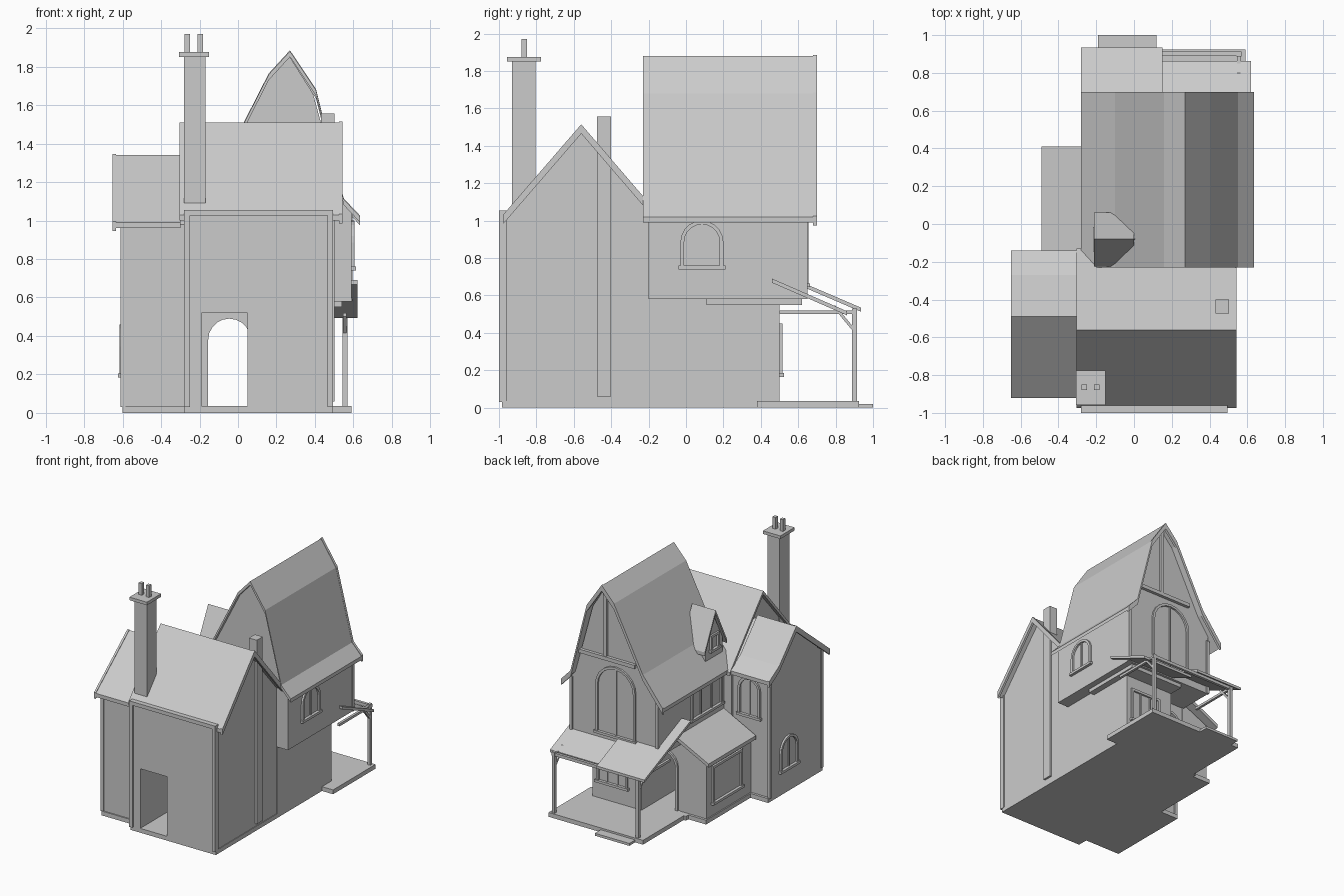
import bpy, math

if "Cube" in bpy.data.objects:
    bpy.data.objects.remove(bpy.data.objects["Cube"])

def mesh(name, verts, faces):
    import bmesh
    me = bpy.data.meshes.new(name)
    me.from_pydata(verts, [], faces)
    bm = bmesh.new()
    bm.from_mesh(me)
    bmesh.ops.recalc_face_normals(bm, faces=bm.faces)
    bm.to_mesh(me)
    bm.free()
    ob = bpy.data.objects.new(name, me)
    bpy.context.collection.objects.link(ob)
    return ob

def put(p, axis, a):
    return (a, p[0], p[1]) if axis == 'x' else (p[0], a, p[1])

def prism(name, pts, axis, a0, a1):
    """Extrude a (horizontal, z) outline along x or y."""
    n = len(pts)
    v = [put(p, axis, a) for a in (a0, a1) for p in pts]
    f = [list(range(n)), list(range(n, 2 * n))]
    f += [[i, (i + 1) % n, n + (i + 1) % n, n + i] for i in range(n)]
    return mesh(name, v, f)

def strip(name, A, B, axis, a0, a1):
    """Solid band between two matching open outlines."""
    n = len(A)
    v = [put(p, axis, a) for a in (a0, a1) for p in A + B]
    f = []
    for i in range(n - 1):
        f += [[i, i + 1, n + i + 1, n + i],
              [2*n + i, 2*n + i + 1, 3*n + i + 1, 3*n + i],
              [i, i + 1, 2*n + i + 1, 2*n + i],
              [n + i, n + i + 1, 3*n + i + 1, 3*n + i]]
    f += [[0, n, 3*n, 2*n], [n - 1, 2*n - 1, 4*n - 1, 3*n - 1]]
    return mesh(name, v, f)

def box(name, x0, x1, y0, y1, z0, z1):
    return prism(name, [(x0, z0), (x1, z0), (x1, z1), (x0, z1)], 'y', y0, y1)

def roof(name, pts, axis, a0, a1, t=.03, barge=()):
    strip(name, pts, [(p, z - t) for p, z in pts], axis, a0, a1)
    for b0, b1 in barge:
        strip(name + "_bargeboard", [(p, z + .005) for p, z in pts],
              [(p, z - t - .015) for p, z in pts], axis, b0, b1)

def outline(c, w, z0, z1, arched):
    h = w / 2
    if not arched:
        return [(c - h, z0), (c - h, z1), (c + h, z1), (c + h, z0)]
    zs = z1 - h
    arc = [(c - h * math.cos(math.pi * i / 10), zs + h * math.sin(math.pi * i / 10)) for i in range(11)]
    return [(c - h, z0)] + arc + [(c + h, z0)]

def window(name, axis, wall, out, c, w, z0, z1, arched=False, mullions=1):
    """Frame, sill and bars set against a wall; out is +1 or -1."""
    a, b = wall - .01 * out, wall + .015 * out
    t = .02
    strip(name + "_frame", outline(c, w, z0, z1, arched),
          outline(c, w - 2 * t, z0, z1 - t, arched), axis, a, b)
    rect = lambda l, r, lo, hi: [(l, lo), (r, lo), (r, hi), (l, hi)]
    prism(name + "_sill", rect(c - w/2 - .01, c + w/2 + .01, z0 - .005, z0 + .015), axis, a, b + .008 * out)
    for i in range(mullions):
        m = c - w/2 + w * (i + 1) / (mullions + 1)
        prism(name + "_bar", rect(m - .006, m + .006, z0, z1 - .01), axis, a, b - .007 * out)

# Foundation slabs and porch floor
box("main_base", -.28, .49, -.985, .4, 0, .035)
box("wing_base", -.6, -.25, -.9, -.2, 0, .035)
box("annex_base", -.44, -.2, -.25, .37, 0, .035)
box("porch_floor", -.26, .59, .38, .925, 0, .035)
box("porch_step", -.19, .12, .9, 1.0, 0, .02)

# Main house around the front passage
prism("main_upper_gable", [(-.985, .52), (-.2, .52), (-.2, 1.06), (-.56, 1.475), (-.95, 1.04), (-.985, 1.04)], 'x', -.27, .485)
box("main_left_wall", -.27, -.19, -.985, -.2, .03, .52)
box("main_right_wall", .05, .485, -.985, -.2, .03, .52)
for x0, x1 in ((-.28, -.25), (.465, .495)):
    box("front_corner_post", x0, x1, -1.0, -.96, .03, 1.05)
box("front_wall_plate", -.28, .495, -1.0, -.96, 1.025, 1.055)
main = [(-.975, 1.03), (-.56, 1.51), (-.13, 1.01)]
roof("main_roof", main, 'x', -.305, .535, barge=((.525, .543),))

# Rear ground floor with arched doorway at the end of the passage
box("rear_ground_floor", .05, .49, -.2, .5, .03, .58)
box("passage_left_wall", -.24, -.19, -.2, .34, .03, .6)
door = outline(-.045, .22, .035, .49, True)
top = [(min(max(x * 1.001, -.2), .1), .6) for x, z in door]
top[0], top[-1] = (-.2, .035), (.1, .035)
top[1], top[-2] = (-.2, .6), (.1, .6)
strip("arched_back_door", door, top, 'y', .3, .345)
strip("door_surround", door, outline(-.045, .26, .035, .51, True), 'y', .34, .36)

# Jettied upper floor and tall curved-profile roof
prism("upper_floor_gable", [(-.2, .58), (.59, .58), (.59, 1.04), (.54, 1.11), (.39, 1.66), (.27, 1.85),
      (.16, 1.73), (-.1, 1.22), (-.2, 1.08)], 'y', -.2, .64)
box("jetty_beam", .05, .54, .11, .62, .55, .58)
tall = [(-.28, 1.02), (-.1, 1.25), (.16, 1.76), (.27, 1.88), (.405, 1.68), (.55, 1.11), (.635, 1.02)]
roof("tall_roof", tall, 'y', -.23, .69, barge=((.68, .7),))
box("gable_post", .255, .285, .63, .66, 1.27, 1.84)
box("gable_beam", 0, .5, .63, .665, 1.26, 1.29)
for x in (-.2, .575):
    box("upper_corner_post", x - .005, x + .02, .625, .65, .58, 1.04)

# Dormer on the tall roof
prism("dormer", [(-.19, 1.08), (.03, 1.08), (.03, 1.25), (-.08, 1.46), (-.19, 1.25)], 'x', -.195, .03)
roof("dormer_roof", [(-.225, 1.22), (-.08, 1.51), (.06, 1.22)], 'x', -.212, .0)
window("dormer_window", 'x', -.195, -1, -.08, .11, 1.19, 1.32, mullions=0)

# Left wing
prism("wing", [(-.89, .03), (-.22, .03), (-.22, 1.04), (-.28, 1.08), (-.49, 1.31), (-.89, .98)], 'x', -.6, -.25)
wing = [(-.92, .99), (-.49, 1.34), (-.27, 1.1), (-.14, 1.02)]
roof("wing_roof", wing, 'x', -.645, -.3, barge=((-.652, -.635),))
for y in (-.895, -.235):
    box("wing_corner_post", -.61, -.585, y, y + .025, .03, .99)

# Lean-to annex
prism("annex", [(-.43, .03), (-.19, .03), (-.19, .62), (-.43, .51)], 'y', -.25, .35)
roof("annex_roof", [(-.49, .52), (-.17, .68)], 'y', -.2, .41)

# Porch: two roof pitches, posts, braces and lintel
roof("porch_roof_left", [(.34, .79), (.935, .535)], 'x', -.28, .15, t=.022)
roof("porch_roof_right", [(.46, .69), (.862, .515)], 'x', .15, .62, t=.022)
for x in (-.2, .555):
    box("porch_post", x - .013, x + .013, .888, .914, .03, .53)
    strip("porch_brace", [(.78, .545), (.9, .4)], [(.8, .545), (.9, .425)], 'x', x - .01, x + .01)
    box("porch_side_beam", x - .01, x + .01, .5, .9, .5, .52)
box("porch_lintel", -.22, .57, .89, .912, .5, .525)

# Chimneys
box("front_chimney", -.28, -.17, -.93, -.805, 1.09, 1.86)
box("front_chimney_cap", -.307, -.15, -.957, -.775, 1.85, 1.875)
for x in (-.264, -.197):
    box("chimney_pot", x - .014, x + .014, -.88, -.85, 1.87, 1.97)
box("side_chimney", .432, .502, -.475, -.4, .06, 1.556)

# Windows
window("gable_window", 'y', .64, 1, .18, .36, .65, 1.22, True)
window("right_arched_window", 'x', .59, 1, .085, .23, .745, 1.0, True)
window("upper_left_window", 'x', -.2, -1, .03, .4, .72, .98, mullions=2)
window("wing_back_window", 'y', -.22, 1, -.42, .2, .65, .97, True)
window("wing_side_window", 'x', -.6, -1, -.46, .23, .19, .46, True)
window("annex_window", 'x', -.43, -1, .09, .38, .13, .44, mullions=0)
window("porch_window", 'y', .5, 1, .31, .28, .17, .45, mullions=2)
